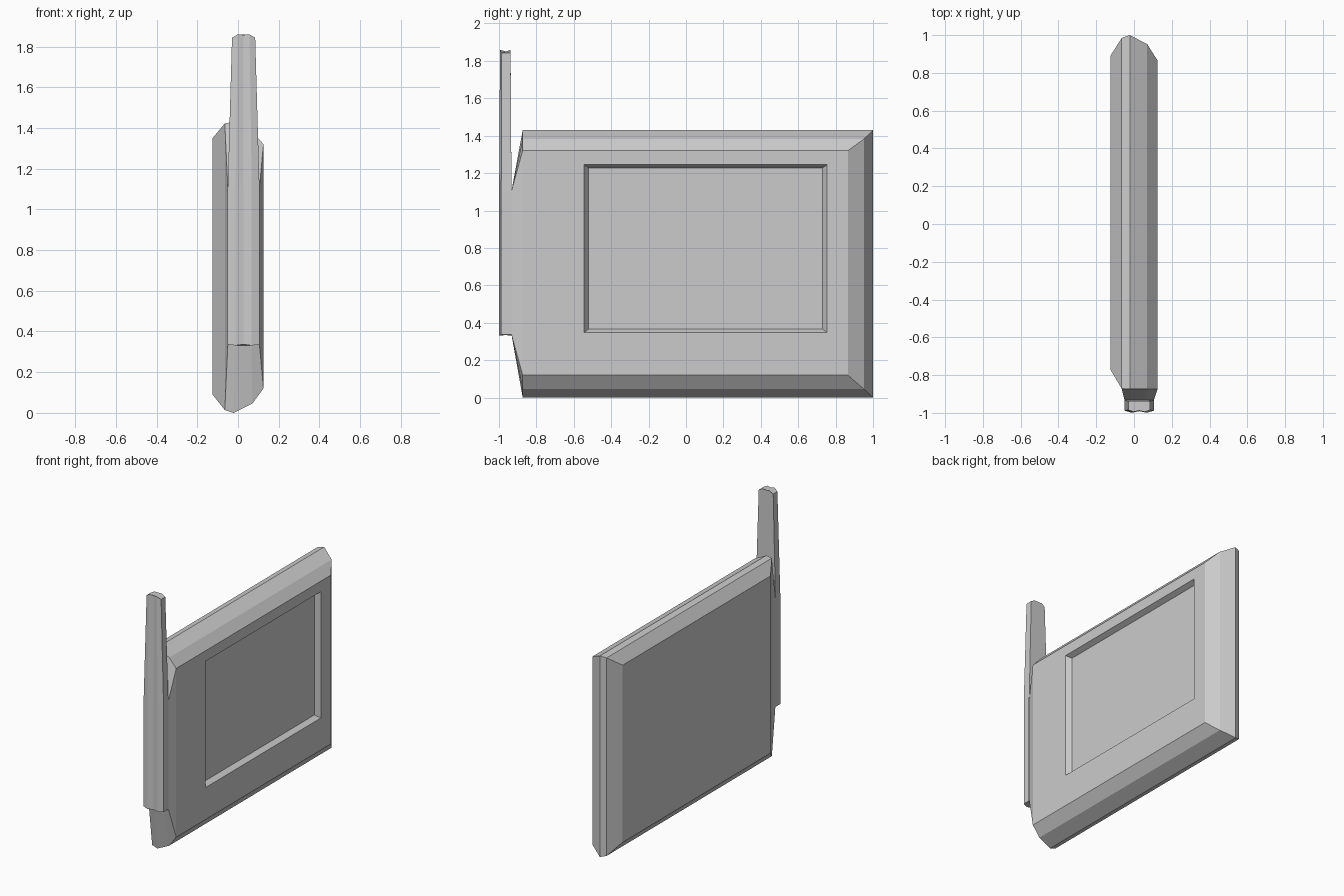
import bpy, bmesh

if "Cube" in bpy.data.objects:
    bpy.data.objects.remove(bpy.data.objects["Cube"])


def finish(name, bm):
    bmesh.ops.remove_doubles(bm, verts=bm.verts, dist=0.0005)
    bmesh.ops.recalc_face_normals(bm, faces=bm.faces)
    mesh = bpy.data.meshes.new(name)
    bm.to_mesh(mesh)
    bm.free()
    obj = bpy.data.objects.new(name, mesh)
    bpy.context.collection.objects.link(obj)


def strip(bm, a, b, skip=()):
    n = len(a)
    for i in range(n):
        if i not in skip:
            bm.faces.new((a[i], a[(i + 1) % n], b[(i + 1) % n], b[i]))


def rect(bm, x, y0, y1, z0, z1):
    return [bm.verts.new((x, y, z)) for y, z in ((y0, z0), (y1, z0), (y1, z1), (y0, z1))]


# Rounded slab body: mitred rectangles stacked across the thickness
levels = [(-0.125, -0.77, 0.89, 0.09, 1.35),
          (-0.065, -0.872, 0.985, 0.014, 1.422),
          (-0.022, -0.873, 1.0, 0.0, 1.43),
          (0.07, -0.873, 0.952, 0.045, 1.383),
          (0.125, -0.873, 0.865, 0.12, 1.32)]
bm = bmesh.new()
rings = [rect(bm, *lv) for lv in levels]
bm.faces.new(rings[0])
for i in range(4):
    strip(bm, rings[i], rings[i + 1], skip=(3,) if i else ())

# Recessed screen on the right face
rim = rect(bm, 0.125, -0.545, 0.755, 0.347, 1.245)
floor = rect(bm, 0.089, -0.52, 0.73, 0.367, 1.228)
strip(bm, rings[4], rim)
strip(bm, rim, floor)
bm.faces.new(floor)

# Neck tapering from the open front edge towards the antenna
neck = [[bm.verts.new((x, -0.933, z)) for z in (0.337, 1.105)]
        for x in (-0.05, -0.012, 0.066, 0.105)]
outer = [(r[0], r[3]) for r in rings[1:]]
for i in range(3):
    for k in (0, 1):
        bm.faces.new((outer[i][k], outer[i + 1][k], neck[i + 1][k], neck[i][k]))
for i in (0, 3):
    bm.faces.new((outer[i][0], outer[i][1], neck[i][1], neck[i][0]))
finish("body", bm)

# Antenna: fluted bar, straight beside the body and tapering above it
section = [(-0.078, -0.988), (-0.04, -0.999), (0.0, -0.991), (0.04, -0.999),
           (0.078, -0.988), (0.078, -0.933), (0.04, -0.933), (-0.04, -0.933),
           (-0.078, -0.933)]
bm = bmesh.new()
rings = []
for z, sx, sy, crown in ((0.337, 1, 1, -0.006), (1.105, 1, 1, 0), (1.843, 0.73, 0.86, 0.016)):
    rings.append([bm.verts.new((0.0275 + x * sx, -0.967 + (y + 0.967) * sy,
                                z + (crown if abs(x) == 0.04 else crown * 0.9 if x == 0 and z > 1 else 0)))
                  for x, y in section])
strip(bm, rings[0], rings[1], skip=(5, 6, 7))
strip(bm, rings[1], rings[2])
bm.faces.new(rings[0])
bm.faces.new(rings[2])
finish("antenna", bm)
